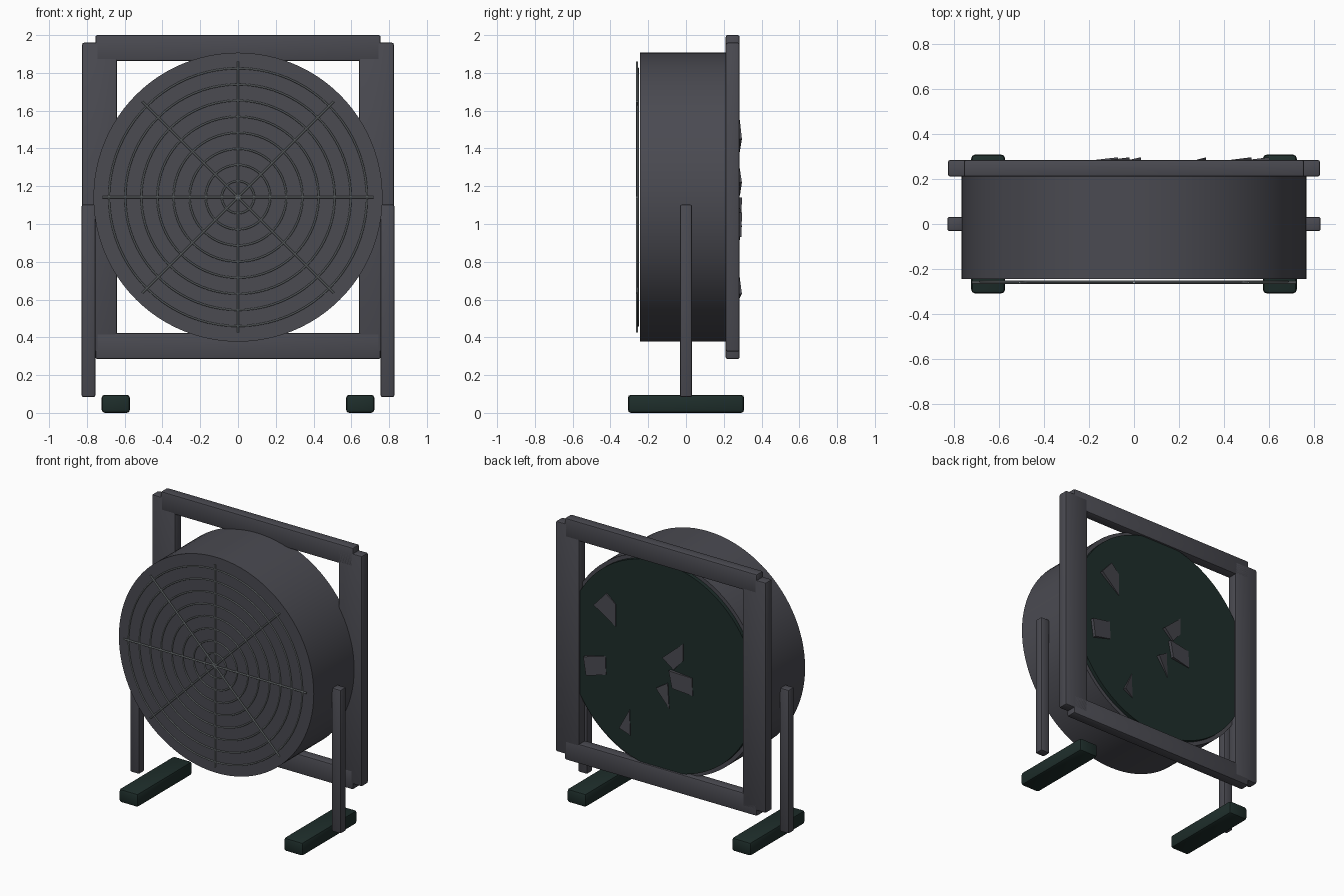
import bpy, bmesh, math
from mathutils import Matrix, Vector

if "Cube" in bpy.data.objects:
    bpy.data.objects.remove(bpy.data.objects["Cube"])


def material(name, rgb):
    m = bpy.data.materials.new(name)
    m.diffuse_color = (*rgb, 1)
    m.use_nodes = True
    m.node_tree.nodes["Principled BSDF"].inputs["Base Color"].default_value = m.diffuse_color
    return m


GREY = material("charcoal_grey", (0.069, 0.069, 0.083))
DARK = material("dark_green", (0.013, 0.027, 0.024))
WIRE = material("wire_grey", (0.27, 0.30, 0.31))
CZ = 1.142  # height of the fan axis


def finish(obj, mat, smooth=True):
    obj.data.materials.append(mat)
    if smooth:
        bpy.ops.object.select_all(action='DESELECT')
        obj.select_set(True)
        bpy.context.view_layer.objects.active = obj
        bpy.ops.object.shade_smooth_by_angle(angle=math.radians(35))
    return obj


def from_bmesh(name, bm, mat, smooth=True):
    bmesh.ops.recalc_face_normals(bm, faces=bm.faces)
    me = bpy.data.meshes.new(name)
    bm.to_mesh(me)
    bm.free()
    obj = bpy.data.objects.new(name, me)
    bpy.context.collection.objects.link(obj)
    return finish(obj, mat, smooth)


def box(name, x, y, z, mat, bevel):
    """Bevelled box from (min, max) ranges."""
    bm = bmesh.new()
    bmesh.ops.create_cube(bm, size=1)
    for v in bm.verts:
        v.co = Vector([(r[0] + r[1]) / 2 + c * (r[1] - r[0])
                       for r, c in zip((x, y, z), v.co)])
    bmesh.ops.bevel(bm, geom=bm.edges[:], offset=bevel, segments=2,
                    profile=0.5, affect='EDGES')
    return from_bmesh(name, bm, mat)


def cylinder(name, radius, y0, y1, mat, sides=96):
    """Cylinder along the fan axis."""
    bm = bmesh.new()
    bmesh.ops.create_cone(bm, cap_ends=True, segments=sides, radius1=radius,
                          radius2=radius, depth=y1 - y0)
    bm.transform(Matrix.Translation((0, (y0 + y1) / 2, CZ))
                 @ Matrix.Rotation(math.pi / 2, 4, 'X'))
    return from_bmesh(name, bm, mat)


# Drum housing and dark rear plate
cylinder("drum_housing", 0.765, -0.243, 0.245, GREY)
cylinder("rear_plate", 0.738, 0.2, 0.272, DARK)

# Rear square frame
FY = (0.21, 0.284)
box("frame_top", (-0.755, 0.755), FY, (1.863, 2.0), GREY, 0.01)
box("frame_bottom", (-0.755, 0.755), FY, (0.285, 0.424), GREY, 0.01)

# Mirrored uprights, legs and feet
for side, s in (("left", -1), ("right", 1)):
    def span(a, b):
        return tuple(sorted((s * a, s * b)))
    box("frame_side_" + side, span(0.64, 0.825), FY, (0.325, 1.96), GREY, 0.01)
    box("leg_" + side, span(0.755, 0.828), (-0.032, 0.032), (0.083, 1.103), GREY, 0.01)
    box("foot_" + side, span(0.572, 0.722), (-0.308, 0.308), (0.0, 0.096), DARK, 0.017)

# Concentric grille rings
for i in range(1, 9):
    bpy.ops.mesh.primitive_torus_add(
        major_radius=0.0853 * i, minor_radius=0.005, major_segments=80,
        minor_segments=8, location=(0, -0.255, CZ), rotation=(math.pi / 2, 0, 0))
    ring = bpy.context.object
    ring.name = "grille_ring_%d" % i
    finish(ring, WIRE)

# Grille spokes: four full-diameter rods
for i in range(4):
    bm = bmesh.new()
    bmesh.ops.create_cone(bm, cap_ends=True, segments=10, radius1=0.006,
                          radius2=0.006, depth=1.435)
    bm.transform(Matrix.Translation((0, -0.259, CZ))
                 @ Matrix.Rotation(i * math.pi / 4, 4, 'Y'))
    from_bmesh("grille_spoke_%d" % (i + 1), bm, WIRE)

# Blade tips breaking through the rear plate: (x, z) outlines
tips = [
    [(0.52, 1.45), (0.43, 1.55), (0.36, 1.49), (0.36, 1.33)],
    [(0.60, 1.06), (0.44, 1.10), (0.435, 0.97), (0.58, 0.93)],
    [(-0.02, 1.22), (-0.17, 1.35), (-0.17, 1.23), (-0.10, 1.15)],
    [(-0.07, 1.14), (-0.24, 1.125), (-0.245, 1.0), (-0.095, 1.02)],
    [(0.03, 0.99), (-0.05, 1.04), (-0.06, 0.86)],
    [(0.32, 0.63), (0.25, 0.77), (0.245, 0.59)],
]
for n, outline in enumerate(tips):
    bm = bmesh.new()
    xs = [p[0] for p in outline]
    low, width = min(xs), max(xs) - min(xs)
    base = [bm.verts.new((x, 0.255, z)) for x, z in outline]
    top = [bm.verts.new((x, 0.276 + 0.02 * (x - low) / width, z)) for x, z in outline]
    bm.faces.new(base)
    bm.faces.new(top)
    for i in range(len(outline)):
        j = (i + 1) % len(outline)
        bm.faces.new((base[i], base[j], top[j], top[i]))
    from_bmesh("blade_tip_%d" % (n + 1), bm, GREY, smooth=False)
